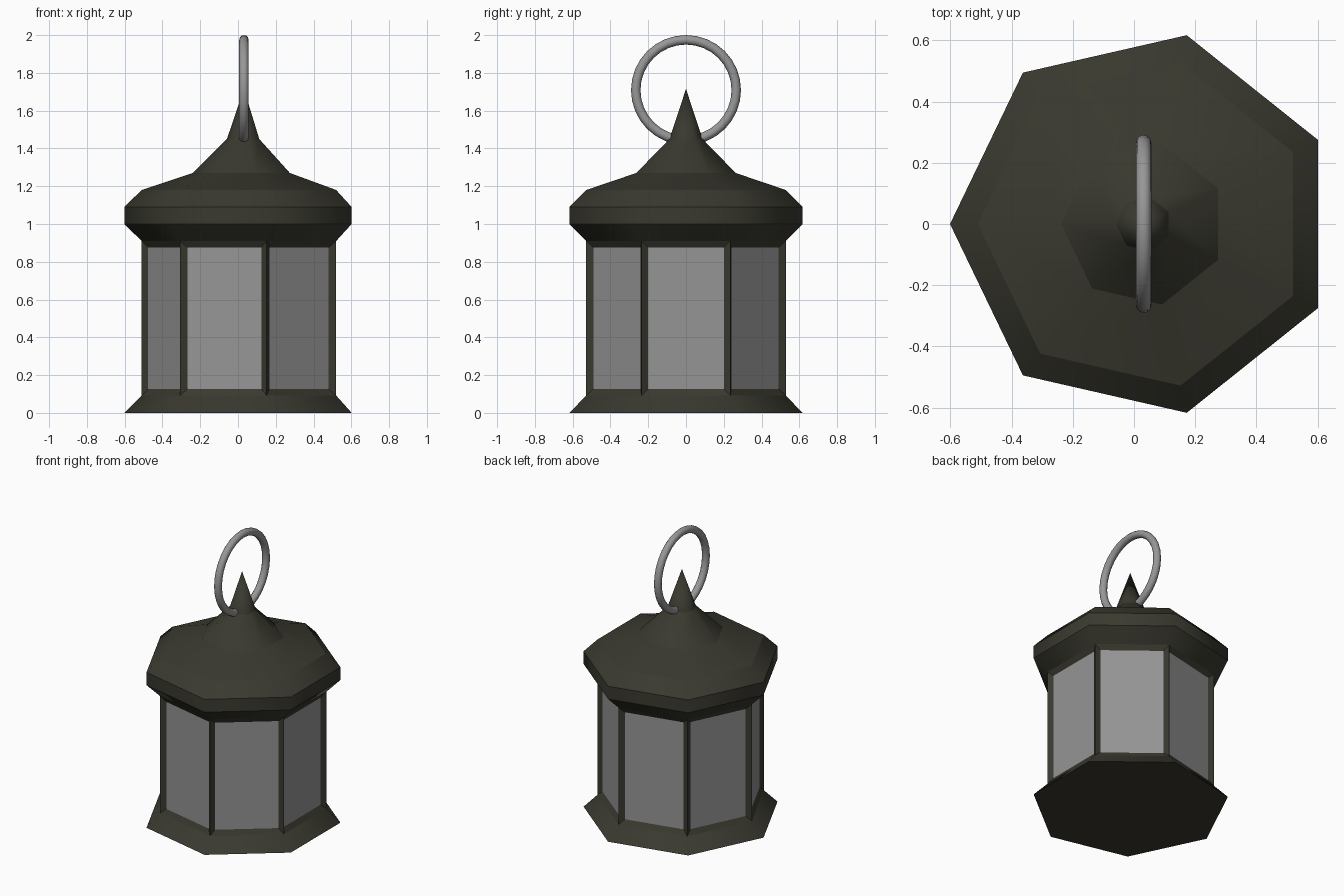
import bpy, bmesh, math

if "Cube" in bpy.data.objects:
    bpy.data.objects.remove(bpy.data.objects["Cube"])

CX = 0.0315      # heptagon axis, so that the bounds centre on x = 0
SIDES = 7


def material(name, rgb):
    m = bpy.data.materials.new(name)
    m.diffuse_color = (*rgb, 1.0)
    m.use_nodes = True
    m.node_tree.nodes["Principled BSDF"].inputs["Base Color"].default_value = m.diffuse_color
    return m


dark = material("dark_bronze", (0.042, 0.041, 0.029))
glass = material("grey_glass", (0.30, 0.30, 0.30))
steel = material("steel_grey", (0.31, 0.31, 0.31))


def lathe(name, profile, mats, smooth=True, cap_bottom=False):
    """Seven-sided stack of rings; radius 0 makes a tip."""
    bm = bmesh.new()
    rings = []
    for r, z in profile:
        if r == 0:
            rings.append([bm.verts.new((CX, 0, z))] * SIDES)
        else:
            rings.append([bm.verts.new((CX + r * math.cos(a), r * math.sin(a), z))
                          for a in (math.pi + k * math.tau / SIDES for k in range(SIDES))])
    walls = []
    for low, high in zip(rings, rings[1:]):
        for k in range(SIDES):
            j = (k + 1) % SIDES
            corners = [low[k], low[j], high[j], high[k]]
            walls.append(bm.faces.new(list(dict.fromkeys(corners))))
    for f in walls:
        f.smooth = smooth
    if cap_bottom:
        bm.faces.new(rings[0][::-1])
    # keep the horizontal ridges crisp
    for e in bm.edges:
        if abs(e.verts[0].co.z - e.verts[1].co.z) < 1e-4:
            e.smooth = False
    return finish(name, bm, mats), walls


def finish(name, bm, mats):
    me = bpy.data.meshes.new(name)
    bm.to_mesh(me)
    bm.free()
    for m in mats:
        me.materials.append(m)
    ob = bpy.data.objects.new(name, me)
    bpy.context.collection.objects.link(ob)
    return ob


# Flared base and roof with pointed finial
lathe("base", [(0.633, 0), (0.542, 0.092)], [dark], cap_bottom=True)
lathe("roof", [(0.542, 0.91), (0.633, 1.0), (0.633, 1.09), (0.542, 1.18),
               (0.27, 1.27), (0.09, 1.45), (0, 1.715)], [dark])

# Body walls with recessed glass panes
body, _ = lathe("window_body", [(0.542, 0.092), (0.542, 0.91)], [dark, glass], smooth=False)
bm = bmesh.new()
bm.from_mesh(body.data)
panes = bm.faces[:]
bmesh.ops.inset_individual(bm, faces=panes, thickness=0.048, depth=-0.021)
for f in panes:
    f.material_index = 1
bm.to_mesh(body.data)
bm.free()

# Hanging ring through the finial
bpy.ops.mesh.primitive_torus_add(major_radius=0.266, minor_radius=0.025,
                                 major_segments=32, minor_segments=12,
                                 location=(CX, 0, 1.709),
                                 rotation=(0, math.pi / 2, 0))
ring = bpy.context.object
ring.name = "hanging_ring"
ring.data.materials.append(steel)
bpy.ops.object.shade_smooth()
